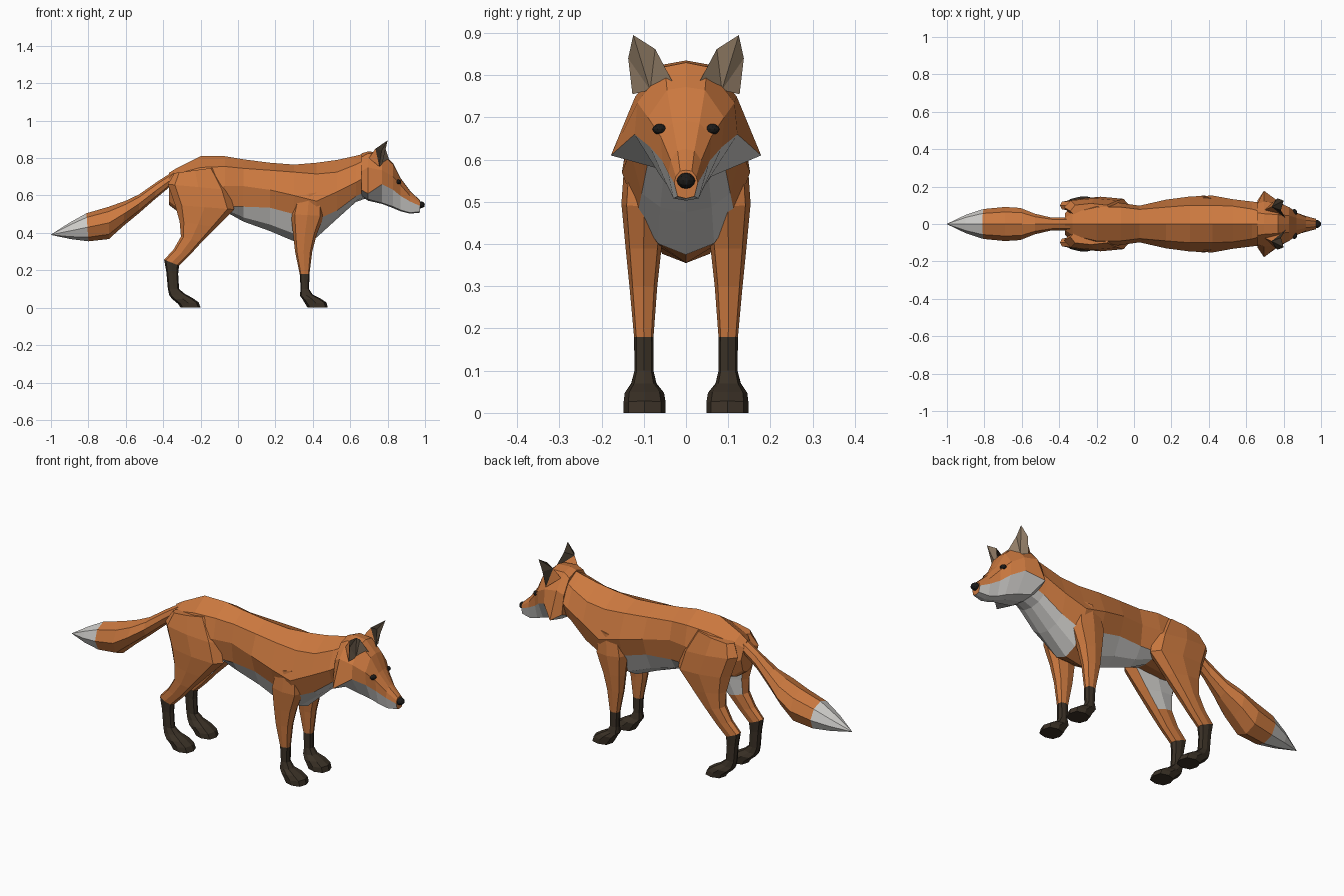
import bpy, bmesh, math
from mathutils import Vector

if "Cube" in bpy.data.objects:
    bpy.data.objects.remove(bpy.data.objects["Cube"])


def material(name, rgb):
    m = bpy.data.materials.new(name)
    m.diffuse_color = (*rgb, 1)
    m.use_nodes = True
    m.node_tree.nodes["Principled BSDF"].inputs["Base Color"].default_value = m.diffuse_color
    return m


MATS = [material("orange fur", (0.60, 0.19, 0.05)),
        material("white fur", (0.62, 0.61, 0.59)),
        material("dark brown fur", (0.042, 0.030, 0.019)),
        material("ear beige", (0.28, 0.20, 0.13)),
        material("nose black", (0.012, 0.011, 0.010))]
ORANGE, WHITE, BROWN, BEIGE, BLACK = range(5)


def finish(bm, name):
    bmesh.ops.recalc_face_normals(bm, faces=bm.faces)
    me = bpy.data.meshes.new(name)
    bm.to_mesh(me)
    bm.free()
    for m in MATS:
        me.materials.append(m)
    ob = bpy.data.objects.new(name, me)
    bpy.context.collection.objects.link(ob)
    return ob


def loft(name, rings, rule):
    """Skin closed rings; rule(segment, side, face centre) gives the colour."""
    bm = bmesh.new()
    vs = [[bm.verts.new(p) for p in r] for r in rings]
    n = len(rings[0])
    for i in range(len(vs) - 1):
        for k in range(n):
            j = (k + 1) % n
            f = bm.faces.new((vs[i][k], vs[i][j], vs[i + 1][j], vs[i + 1][k]))
            f.material_index = rule(i, k, f.calc_center_median())
    for i, ring in ((0, vs[0]), (len(vs) - 2, vs[-1])):
        bm.faces.new(ring).material_index = rule(i, 0, ring[0].co)
    bmesh.ops.remove_doubles(bm, verts=bm.verts, dist=0.0005)
    return finish(bm, name)


def half_ring(x, pts):
    """Mirror a half section (top centre ... bottom centre) into a full ring."""
    return [Vector((x, y, z)) for y, z in pts] + \
           [Vector((x, -y, z)) for y, z in pts[-2:0:-1]]


def oval_ring(a, b, y0, y1, p=1.0):
    """Eight-sided ring between two points in the xz plane, y0 to y1 wide."""
    a, b = Vector((a[0], 0, a[1])), Vector((b[0], 0, b[1]))
    out = []
    for k in range(8):
        t = k * math.pi / 4
        c, s = [math.copysign(abs(v) ** p, v) if abs(v) > 1e-6 else 0
                for v in (math.cos(t), math.sin(t))]
        q = (a + b) / 2 + (a - b) / 2 * c
        q.y = (y0 + y1) / 2 + (y1 - y0) / 2 * s
        out.append(q)
    return out


# Torso and neck: x, top, ridge (y, z), flank (y, z), low (y, z), bottom
torso = [
    (-.37, .72, .03, .69, .055, .63, .04, .57, .55),
    (-.33, .745, .06, .715, .10, .63, .07, .54, .52),
    (-.20, .81, .09, .75, .132, .63, .10, .53, .50),
    (-.07, .81, .09, .755, .112, .65, .09, .54, .515),
    (.03, .793, .078, .745, .098, .65, .085, .54, .46),
    (.17, .775, .09, .735, .13, .63, .10, .535, .41),
    (.30, .765, .10, .725, .147, .60, .115, .50, .355),
    (.42, .775, .10, .715, .152, .57, .115, .47, .375),
    (.53, .79, .095, .725, .132, .62, .105, .52, .475),
    (.63, .812, .08, .765, .12, .67, .09, .595, .565),
    (.70, .83, .06, .80, .112, .71, .08, .63, .59)]
rings = [half_ring(x, [(0, t), (ry, rz), (fy, fz), (ly, lz),
                       (ly * .58, b + .28 * (lz - b)), (0, b)])
         for x, t, ry, rz, fy, fz, ly, lz, b in torso]
loft("body", rings, lambda i, k, c: WHITE if 3 <= k <= 6 and i >= 3 and i != 6 else ORANGE)

# Head: same layout with brow, temple, cheek and jaw edges
head = [
    (.66, .825, .06, .805, .108, .73, .125, .63, .06, .60, .595),
    (.695, .835, .055, .825, .12, .75, .178, .61, .07, .58, .572),
    (.77, .83, .05, .82, .115, .735, .122, .66, .06, .56, .555),
    (.83, .772, .045, .765, .09, .70, .085, .63, .045, .54, .532),
    (.87, .692, .032, .687, .06, .655, .056, .597, .036, .522, .515),
    (.92, .625, .020, .622, .036, .598, .042, .568, .030, .508, .503),
    (.972, .575, .014, .573, .024, .56, .028, .545, .020, .513, .508)]
rings = [half_ring(x, [(0, t), (a, b), (c, d), (e, f), (g, h), (0, l)])
         for x, t, a, b, c, d, e, f, g, h, l in head]
loft("head", rings, lambda i, k, c: WHITE if 3 <= k <= 6 else ORANGE)

# Tail: upper x, z, lower x, z, half width
tail = [
    (-.32, .745, -.36, .65, .036), (-.43, .675, -.45, .575, .034),
    (-.53, .605, -.53, .505, .055), (-.60, .572, -.615, .435, .086),
    (-.69, .54, -.69, .367, .091), (-.81, .505, -.80, .355, .08),
    (-.90, .455, -.895, .367, .05), (-1, .391, -1, .389, .001)]
loft("tail", [oval_ring((a, b), (c, d), -w, w) for a, b, c, d, w in tail],
     lambda i, k, c: WHITE if i >= 5 else ORANGE)

# Legs: back x, z, front x, z, inner y, outer y
front_leg = [
    (.31, .60, .45, .62, .04, .145), (.283, .50, .46, .49, .045, .153),
    (.295, .39, .42, .39, .058, .143), (.305, .30, .397, .30, .068, .134),
    (.33, .18, .382, .18, .077, .123), (.335, .10, .38, .10, .077, .122),
    (.33, .065, .40, .07, .07, .13), (.345, .045, .44, .05, .052, .145),
    (.36, .02, .473, .028, .048, .148), (.372, 0, .48, 0, .048, .148)]
hind_leg = [
    (-.34, .72, -.12, .75, .03, .11), (-.375, .66, -.05, .63, .04, .137),
    (-.337, .55, -.02, .525, .045, .146), (-.312, .46, -.115, .43, .055, .141),
    (-.305, .38, -.195, .35, .062, .137), (-.345, .31, -.257, .282, .07, .13),
    (-.395, .257, -.315, .225, .073, .125), (-.383, .19, -.32, .18, .077, .122),
    (-.375, .10, -.315, .10, .077, .122), (-.367, .065, -.285, .075, .07, .13),
    (-.35, .045, -.24, .05, .052, .145), (-.32, .02, -.21, .028, .048, .148),
    (-.307, 0, -.2, 0, .048, .148)]

ear_pts = dict(tip=(.80, .125, .895), inner=(.81, .032, .785), outer=(.755, .127, .755),
               back=(.70, .075, .80), mid_out=(.768, .137, .84), mid_in=(.785, .073, .862),
               hollow=(.77, .085, .765), rear=(.735, .092, .85))
ear_faces = [("tip mid_in hollow", BEIGE), ("mid_in inner hollow", BEIGE),
             ("tip hollow mid_out", BEIGE), ("mid_out hollow outer", BEIGE),
             ("tip rear mid_in", BROWN), ("tip mid_out rear", BROWN),
             ("mid_in rear inner", BROWN), ("mid_out outer rear", BROWN),
             ("inner rear back", ORANGE), ("outer back rear", ORANGE),
             ("inner back outer hollow", ORANGE)]


def ball(name, centre, size, colour):
    bm = bmesh.new()
    bmesh.ops.create_icosphere(bm, subdivisions=2 if colour == BLACK else 1, radius=1)
    for v in bm.verts:
        v.co = Vector(v.co[i] * size[i] + centre[i] for i in range(3))
    for f in bm.faces:
        f.material_index = colour
    return finish(bm, name)


for s, side in ((1, "left"), (-1, "right")):
    for name, secs, sock in (("front_leg", front_leg, 4), ("hind_leg", hind_leg, 6)):
        rings = [oval_ring((a, b), (c, d), s * e, s * f, .75) for a, b, c, d, e, f in secs]

        # Dark socks, and a white patch on the inner thigh
        def rule(i, k, c):
            if i >= sock:
                return BROWN
            return WHITE if sock == 6 and i in (2, 3) and k in (5, 6) else ORANGE
        loft(f"{side}_{name}", rings, rule)
    # Ear with hollow front
    bm = bmesh.new()
    v = {n: bm.verts.new((p[0], s * p[1], p[2])) for n, p in ear_pts.items()}
    for names, col in ear_faces:
        bm.faces.new([v[n] for n in names.split()]).material_index = col
    finish(bm, f"{side}_ear")
    # Eye
    ball(f"{side}_eye", (.857, s * .062, .672), (.016, .018, .013), BLACK)

# Nose
ball("nose", (.976, 0, .55), (.024, .022, .019), BLACK)
